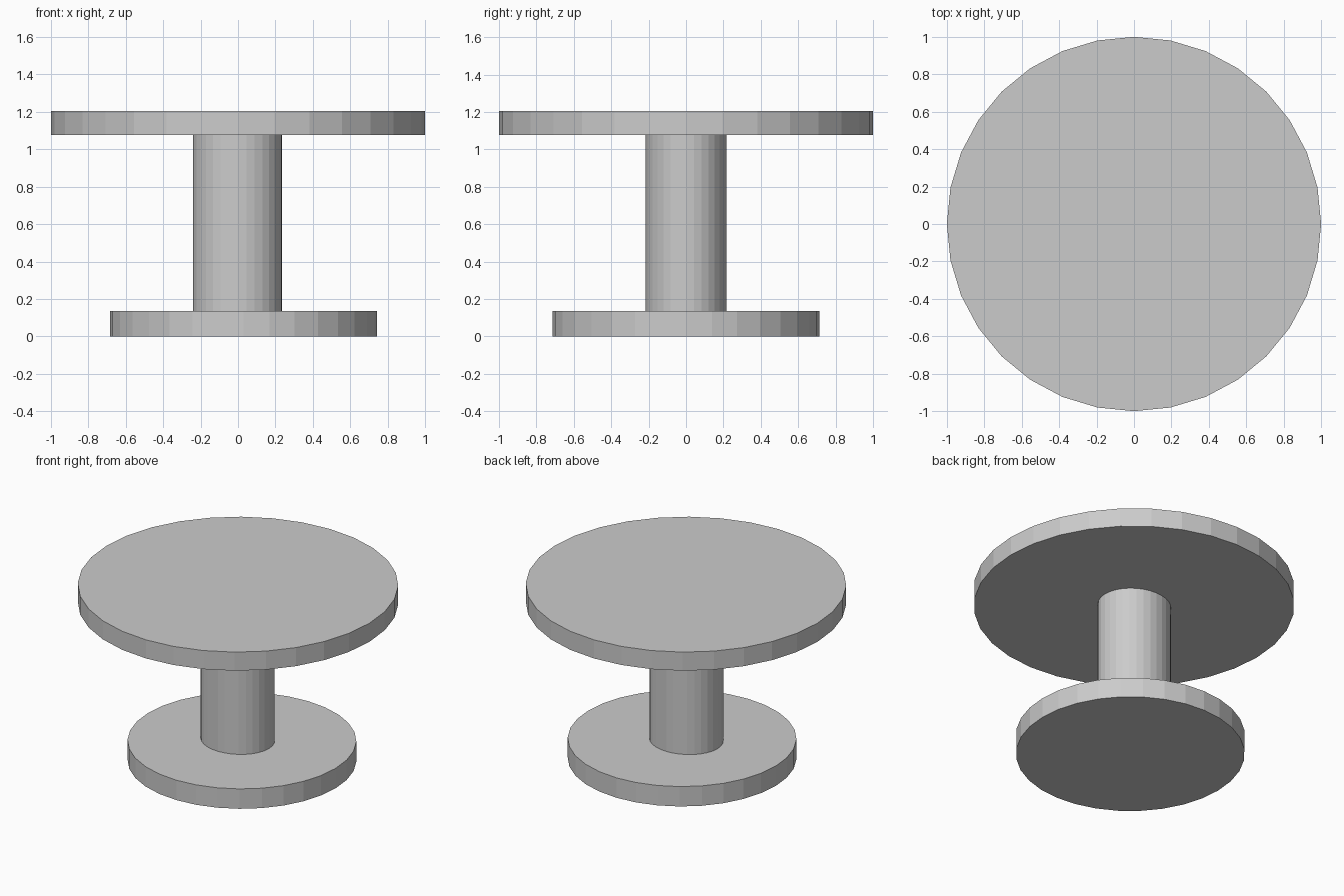
import bpy

if "Cube" in bpy.data.objects:
    bpy.data.objects.remove(bpy.data.objects["Cube"])

SIDES = 32


def disc(name, x, rx, ry, z0, z1):
    """Flat-shaded cylinder between two heights, with a vertex on each axis."""
    bpy.ops.mesh.primitive_cylinder_add(vertices=SIDES, radius=1, depth=1,
                                        location=(x, 0, (z0 + z1) / 2))
    obj = bpy.context.object
    obj.name = name
    obj.scale = (rx, ry, z1 - z0)
    bpy.ops.object.transform_apply(location=False, rotation=False, scale=True)
    return obj


# Foot disc, slightly off centre
disc("base", 0.03, 0.714, 0.714, 0.0, 0.137)
# Slightly oval column
disc("column", -0.002, 0.238, 0.216, 0.137, 1.076)
# Round top
disc("table_top", 0.0, 1.0, 1.0, 1.076, 1.204)
